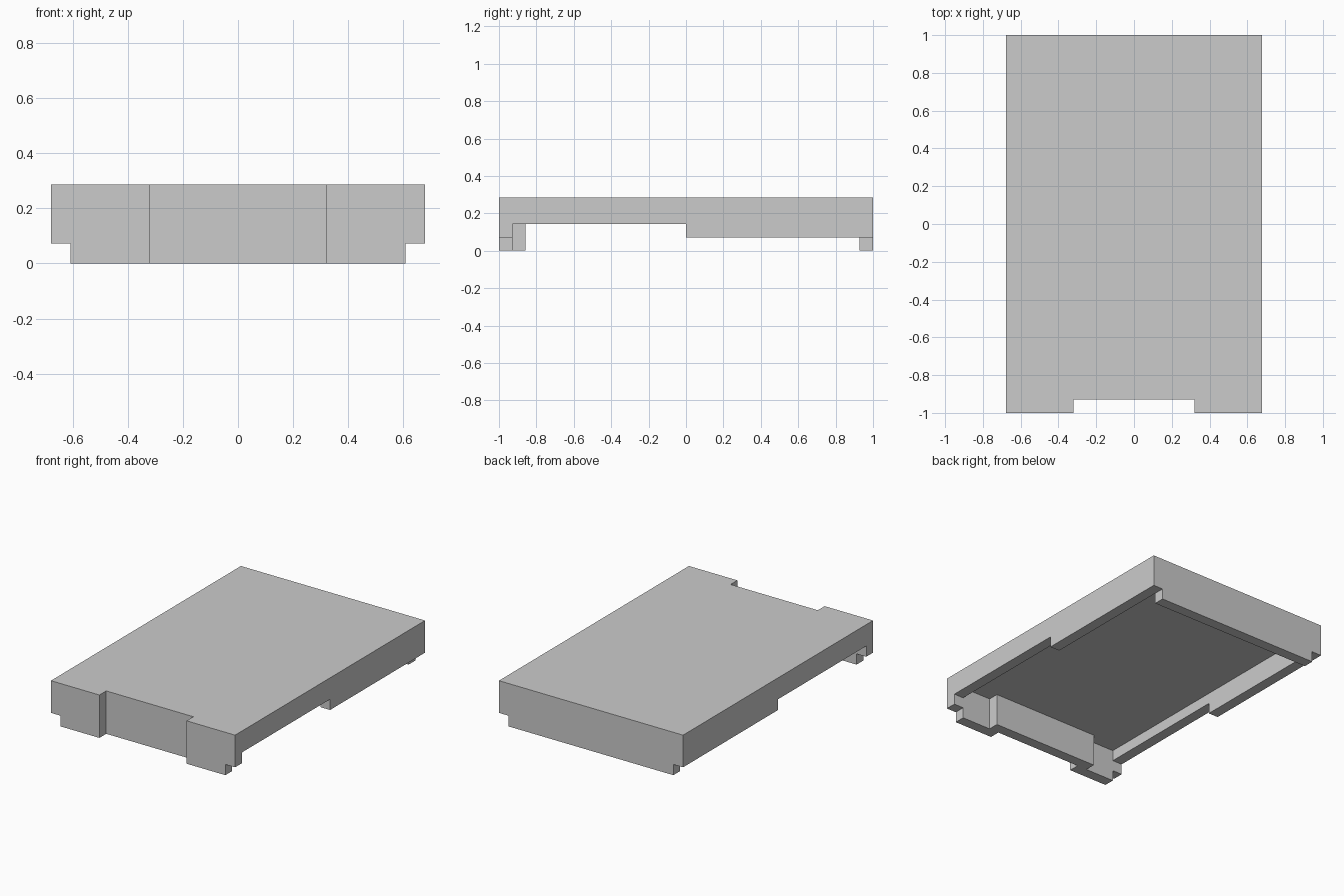
import bpy, bmesh
from mathutils import Vector

if "Cube" in bpy.data.objects:
    bpy.data.objects.remove(bpy.data.objects["Cube"])

U = 1 / 14            # one grid step: the lid is 19 x 28 x 4 steps
W, L, H = 9.5, 14, 4  # half width, half length, height in steps


def prism(name, profile, axis, start, end):
    """Extrude a 2D profile (in grid steps) along x or y."""
    bm = bmesh.new()
    pts = [(start, a, b) if axis == 'x' else (a, start, b) for a, b in profile]
    face = bm.faces.new([bm.verts.new(Vector(p) * U) for p in pts])
    ext = bmesh.ops.extrude_face_region(bm, geom=[face])
    d = (end - start) * U
    bmesh.ops.translate(bm, verts=[g for g in ext['geom'] if isinstance(g, bmesh.types.BMVert)],
                        vec=(d, 0, 0) if axis == 'x' else (0, d, 0))
    bmesh.ops.recalc_face_normals(bm, faces=bm.faces)
    me = bpy.data.meshes.new(name)
    bm.to_mesh(me)
    bm.free()
    ob = bpy.data.objects.new(name, me)
    bpy.context.collection.objects.link(ob)
    return ob


def rect(a0, a1, b0, b1):
    return [(a0, b0), (a1, b0), (a1, b1), (a0, b1)]


# Top deck
lid = prism("tray_lid", rect(-W, W, 3, H), 'y', -13, L)

# Back wall with a lower lip that stops short of the corners
parts = [prism("back_wall", [(-W, 1), (-8.5, 1), (-8.5, 0), (8.5, 0), (8.5, 1),
                             (W, 1), (W, H), (-W, H)], 'y', 13, L)]

# Recessed front panel
parts.append(prism("front_panel", rect(-5.5, 5.5, 0, H), 'y', -13, -12))

for s in (-1, 1):
    # Side wall, deeper in the rear half
    parts.append(prism("side_wall", [(-13, 2), (0, 2), (0, 1), (L, 1), (L, H), (-13, H)],
                       'x', s * 8.5, s * W))
    # Front cheek beside the recess
    parts.append(prism("front_cheek", [(s * x, z) for x, z in
                                       [(4.5, 0), (8.5, 0), (8.5, 1), (W, 1), (W, H), (4.5, H)]],
                       'y', -14, -13))

# Fuse everything into one clean shell
for p in parts:
    m = lid.modifiers.new("fuse_" + p.name, 'BOOLEAN')
    m.operation, m.solver, m.object = 'UNION', 'EXACT', p
dg = bpy.context.evaluated_depsgraph_get()
fused = bpy.data.meshes.new_from_object(lid.evaluated_get(dg))
lid.modifiers.clear()
lid.data = fused
for p in parts:
    bpy.data.objects.remove(p)

# Merge coplanar faces
bm = bmesh.new()
bm.from_mesh(fused)
bmesh.ops.remove_doubles(bm, verts=bm.verts, dist=1e-4)
bmesh.ops.dissolve_limit(bm, angle_limit=0.01, verts=bm.verts, edges=bm.edges)
bm.to_mesh(fused)
bm.free()
